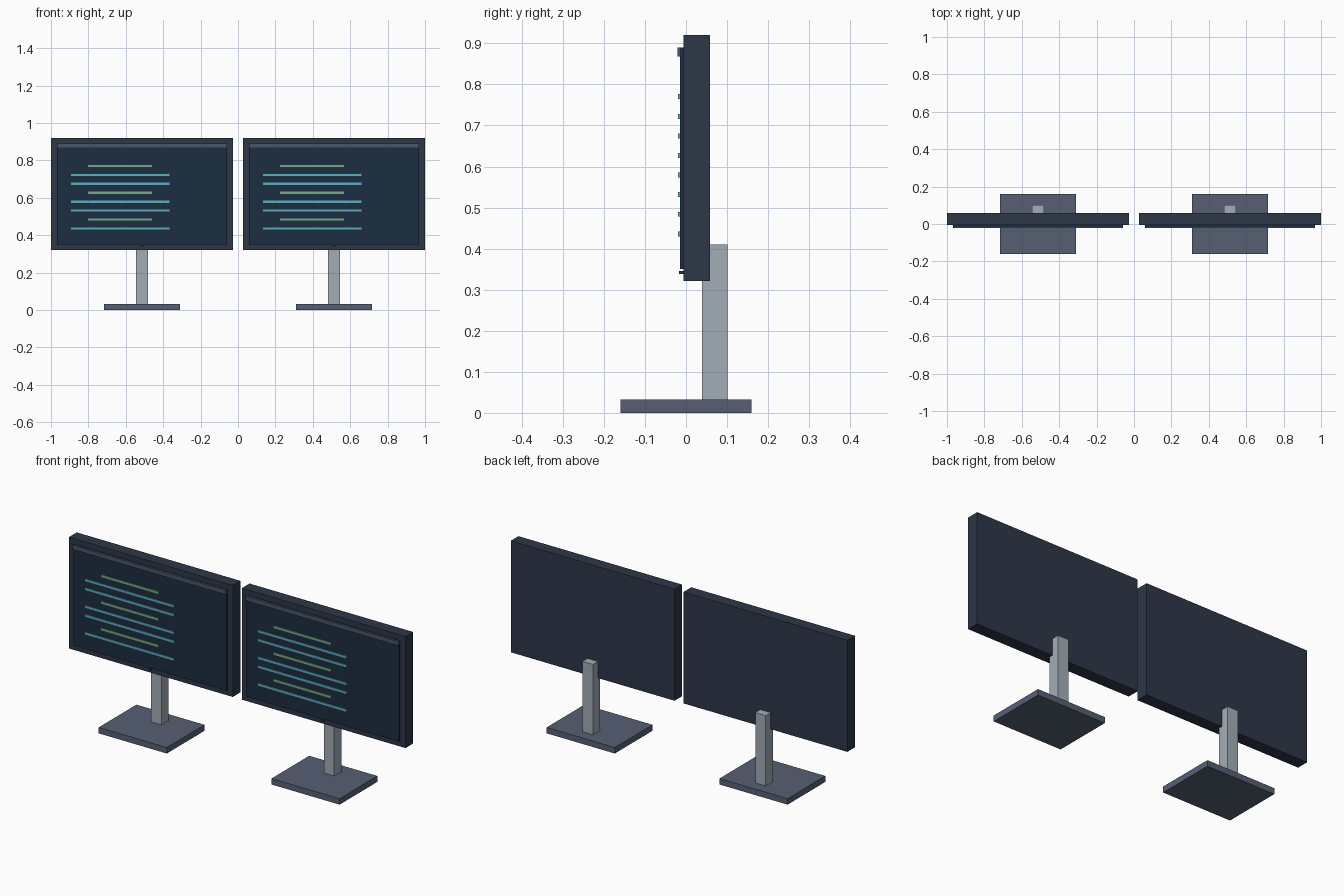
import bpy
import bmesh

if "Cube" in bpy.data.objects:
    bpy.data.objects.remove(bpy.data.objects["Cube"])


def material(name, hex_code):
    # hex display colour to linear diffuse colour
    rgb = [int(hex_code[i:i + 2], 16) / 255 for i in (0, 2, 4)]
    lin = [c / 12.92 if c <= 0.04045 else ((c + 0.055) / 1.055) ** 2.4 for c in rgb]
    mat = bpy.data.materials.new(name)
    mat.diffuse_color = (*lin, 1)
    mat.use_nodes = True
    mat.node_tree.nodes["Principled BSDF"].inputs["Base Color"].default_value = mat.diffuse_color
    return mat


CASING = material("casing_navy", "2D3748")
SCREEN = material("screen_dark", "1C2E40")
BAR = material("bar_slate", "4A5568")
BASE = material("base_slate", "566074")
POST = material("post_grey", "A3AEB6")
BLUE = material("line_blue", "5FAFC6")
GREEN = material("line_green", "74AE88")


def box(name, x, y, z, mat):
    """Box from (min, max) ranges along each axis."""
    bm = bmesh.new()
    bmesh.ops.create_cube(bm, size=1)
    for v in bm.verts:
        v.co = [r[0] + (c + 0.5) * (r[1] - r[0]) for c, r in zip(v.co, (x, y, z))]
    mesh = bpy.data.meshes.new(name)
    bm.to_mesh(mesh)
    bm.free()
    mesh.materials.append(mat)
    obj = bpy.data.objects.new(name, mesh)
    bpy.context.collection.objects.link(obj)
    return obj


def span(centre, width):
    return (centre - width / 2, centre + width / 2)


def monitor(side, cx):
    # stand
    box(f"{side}_base", span(cx, 0.405), (-0.16, 0.16), (0, 0.032), BASE)
    box(f"{side}_post", span(cx, 0.062), (0.039, 0.101), (0.03, 0.41), POST)
    # casing and display
    box(f"{side}_casing", span(cx, 0.973), (-0.006, 0.059), (0.321, 0.92), CASING)
    box(f"{side}_screen", span(cx, 0.91), (-0.015, -0.006), (0.35, 0.89), SCREEN)
    box(f"{side}_title_bar", span(cx, 0.91), (-0.021, -0.010), (0.868, 0.89), BAR)
    # rows on the display
    for i in range(8):
        green = i % 3 == 0
        box(f"{side}_row_{i + 1}", span(cx - 0.117, 0.342 if green else 0.527),
            (-0.020, -0.015), span(0.77 - i * 0.0477, 0.012), GREEN if green else BLUE)
    # small button under the display
    box(f"{side}_button", span(cx, 0.015), (-0.017, -0.006), (0.338, 0.346), CASING)


for side, cx in (("left", -0.5135), ("right", 0.5135)):
    monitor(side, cx)
